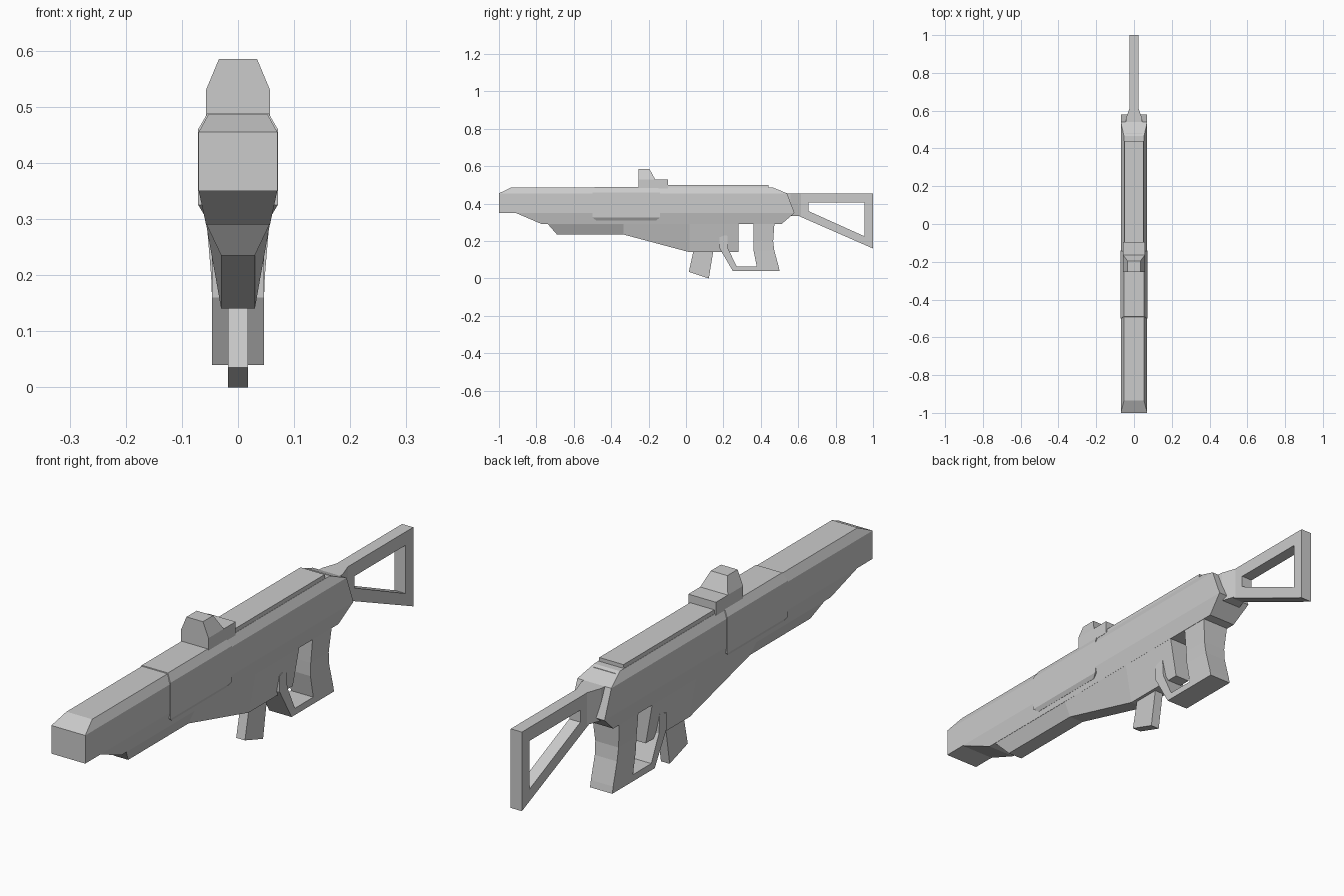
import bpy, bmesh

if "Cube" in bpy.data.objects:
    bpy.data.objects.remove(bpy.data.objects["Cube"])


def finish(name, bm):
    bmesh.ops.recalc_face_normals(bm, faces=bm.faces)
    mesh = bpy.data.meshes.new(name)
    bm.to_mesh(mesh)
    bm.free()
    ob = bpy.data.objects.new(name, mesh)
    bpy.context.collection.objects.link(ob)
    return ob


def loft(name, rings, closed=False):
    """Skin a series of equal-sized rings; cap the ends or close the loop."""
    bm = bmesh.new()
    vs = [[bm.verts.new(p) for p in r] for r in rings]
    n = len(vs[0])
    pairs = list(zip(vs, vs[1:])) + ([(vs[-1], vs[0])] if closed else [])
    for a, b in pairs:
        for i in range(n):
            j = (i + 1) % n
            bm.faces.new((a[i], a[j], b[j], b[i]))
    if not closed:
        bm.faces.new(vs[0])
        bm.faces.new(vs[-1])
    return finish(name, bm)


def stack(name, layers):
    """Rectangles stacked upwards: (z, y front, y back, half width)."""
    return loft(name, [[(-w, a, z), (w, a, z), (w, b, z), (-w, b, z)]
                       for z, a, b, w in layers])


def plate(name, pts, w):
    """Side profile of (y, z) points extruded across x."""
    return loft(name, [[(x, y, z) for y, z in pts] for x in (-w, w)])


# Main receiver and barrel shroud
stack("upper_body", [(.35, -1, .58, .07), (.455, -1, .54, .07),
                     (.486, -.935, .465, .053)])
stack("lower_shroud", [(.29, -.77, .51, .057), (.35, -.91, .58, .07)])
stack("side_panel", [(.31, -.48, -.16, .062), (.325, -.50, -.14, .071),
                     (.46, -.50, -.14, .071), (.489, -.49, -.15, .054)])

# Tapered underside
loft("keel", [[(-.057, yt, .292), (.057, yt, .292), (.03, yb, z), (-.03, yb, z)]
              for yt, yb, z in [(-.74, -.69, .235), (-.335, -.335, .235),
                                (.02, .02, .14), (.28, .28, .14)]])

# Magazine
plate("magazine", [(.045, .17), (.015, .035), (.122, 0), (.15, .17)], .018)

# Pistol grip and trigger guard
stack("pistol_grip", [(.04, .375, .50, .046), (.065, .378, .495, .046),
                      (.15, .361, .472, .046), (.20, .36, .466, .048),
                      (.295, .36, .473, .056)])
plate("trigger_guard", [(.18, .16), (.18, .22), (.22, .235), (.225, .16),
                        (.27, .065), (.39, .065), (.39, .04), (.25, .04)], .046)

# Top rail and rear step
stack("top_rail", [(.48, -.10, .44, .053), (.50, -.10, .44, .05)])
stack("rear_step", [(.465, .43, .485, .045), (.481, .43, .48, .045)])

# Sight
stack("sight_base", [(.48, -.255, -.095, .057), (.53, -.255, -.095, .057)])
stack("sight_head", [(.53, -.255, -.165, .057), (.585, -.255, -.195, .034)])

# Skeleton stock with its tapered socket
loft("stock_socket", [[(-w, y, .335), (w, y, .335), (w, y, .455), (-w, y, .455)]
                      for y, w in [(.53, .045), (.56, .042), (.615, .023)]])
outer = [(.60, .455), (1, .455), (1, .16), (.60, .335)]
inner = [(.655, .405), (.955, .405), (.955, .225), (.655, .36)]
loft("stock_frame", [[(x, y, z) for y, z in pts]
                     for x, pts in [(-.023, outer), (.023, outer),
                                    (.023, inner), (-.023, inner)]], closed=True)
